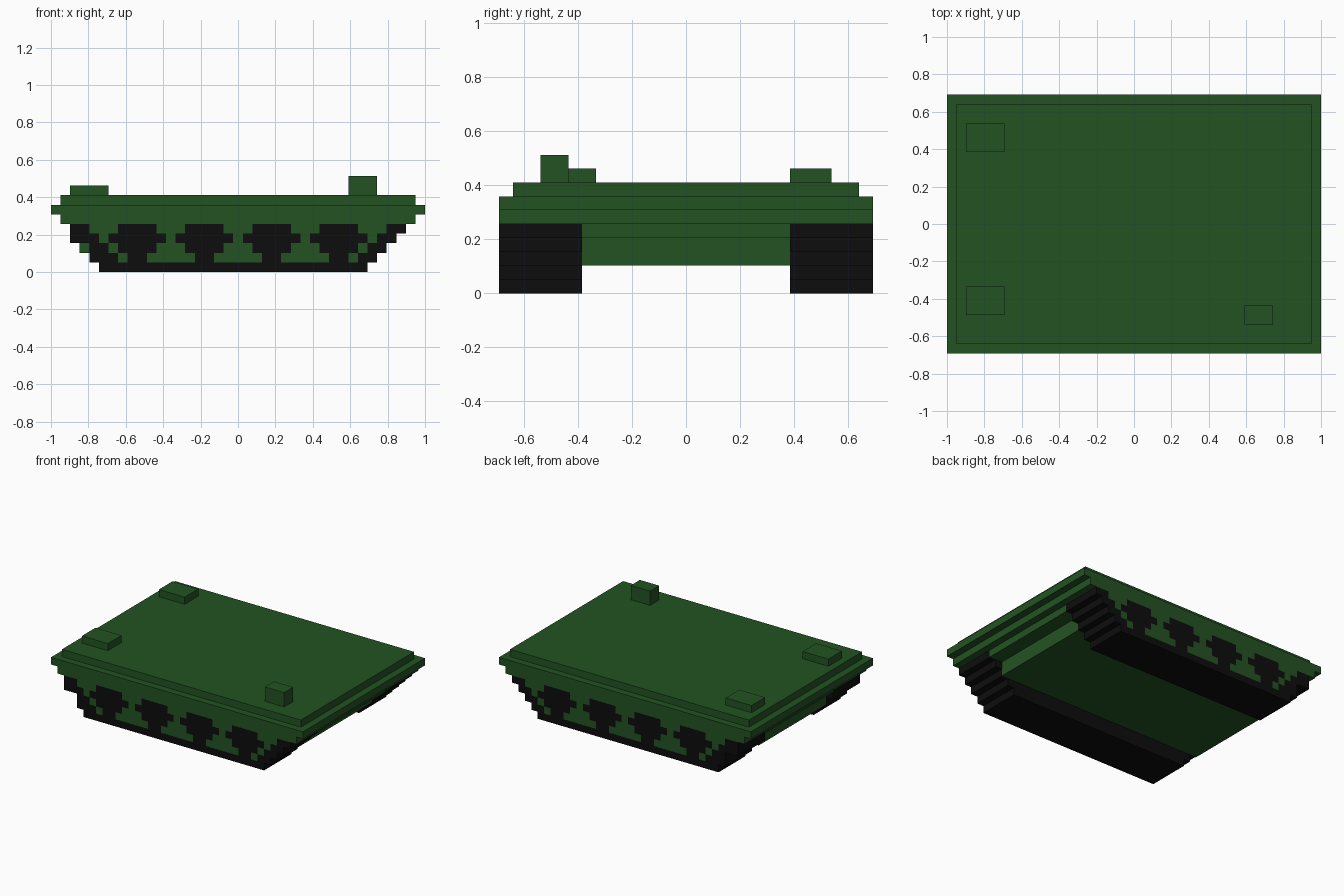
import bpy, bmesh

if "Cube" in bpy.data.objects:
    bpy.data.objects.remove(bpy.data.objects["Cube"])

V = 2 / 39            # block size
NY = 27               # blocks across the width


def P(i, j, k):
    return (-1 + i * V, (j - NY / 2) * V, k * V)


def material(name, col):
    m = bpy.data.materials.new(name)
    m.diffuse_color = (*col, 1)
    m.use_nodes = True
    m.node_tree.nodes["Principled BSDF"].inputs["Base Color"].default_value = m.diffuse_color
    return m


green = material("army green", (0.0165, 0.086, 0.0165))
black = material("track black", (0.004, 0.004, 0.004))


def make_object(name, bm, mats):
    me = bpy.data.meshes.new(name)
    bm.to_mesh(me)
    bm.free()
    ob = bpy.data.objects.new(name, me)
    bpy.context.collection.objects.link(ob)
    for m in mats:
        me.materials.append(m)
    return ob


def block(name, x, y, z):
    """Green box spanning block index ranges."""
    bm = bmesh.new()
    bmesh.ops.create_cube(bm, size=1)
    for v in bm.verts:
        v.co = P(x[v.co.x > 0], y[v.co.y > 0], z[v.co.z > 0])
    return make_object(name, bm, [green])


# Hull layers
block("hull_bottom", (3, 35), (6, 21), (2, 4))
block("hull_sill", (2, 37), (6, 21), (4, 5))
block("hull_lower_deck", (1, 38), (0, 27), (5, 6))
block("hull_flange", (0, 39), (0, 27), (6, 7))
block("hull_top_deck", (1, 38), (1, 26), (7, 8))

# Deck fittings
block("right_low_hatch", (2, 6), (4, 7), (8, 9))
block("left_low_hatch", (2, 6), (21, 24), (8, 9))
block("periscope", (31, 34), (3, 5), (8, 10))

# Track: stepped side profile, layer by layer from the ground
extent = [(5, 33), (4, 34), (4, 35), (2, 36), (2, 37)]
green_span = [None, (7, 32), (6, 33), (5, 34), (4, 35)]   # painted part of each layer
wheel_half = [0, 1, 2, 3, 2]                              # black wheel half width
wheels = [9, 16, 23, 30]

bm = bmesh.new()
for k, (a, b) in enumerate(extent):
    for i in range(a, b):
        f = bm.faces.new([bm.verts.new(P(*c)) for c in
                          ((i, 0, k), (i + 1, 0, k), (i + 1, 0, k + 1), (i, 0, k + 1))])
        span = green_span[k]
        on_wheel = any(abs(i + 0.5 - w) < wheel_half[k] for w in wheels)
        f.material_index = 0 if span and span[0] <= i < span[1] and not on_wheel else 1
bmesh.ops.remove_doubles(bm, verts=bm.verts[:], dist=0.001)
track = make_object("tracks", bm, [green, black])

# Thicken inward (rim and inner side black), then mirror to the other side
solid = track.modifiers.new("thickness", 'SOLIDIFY')
solid.thickness = 6 * V
solid.offset = -1
solid.material_offset = 1
solid.material_offset_rim = 1
mirror = track.modifiers.new("mirror", 'MIRROR')
mirror.use_axis = (False, True, False)
